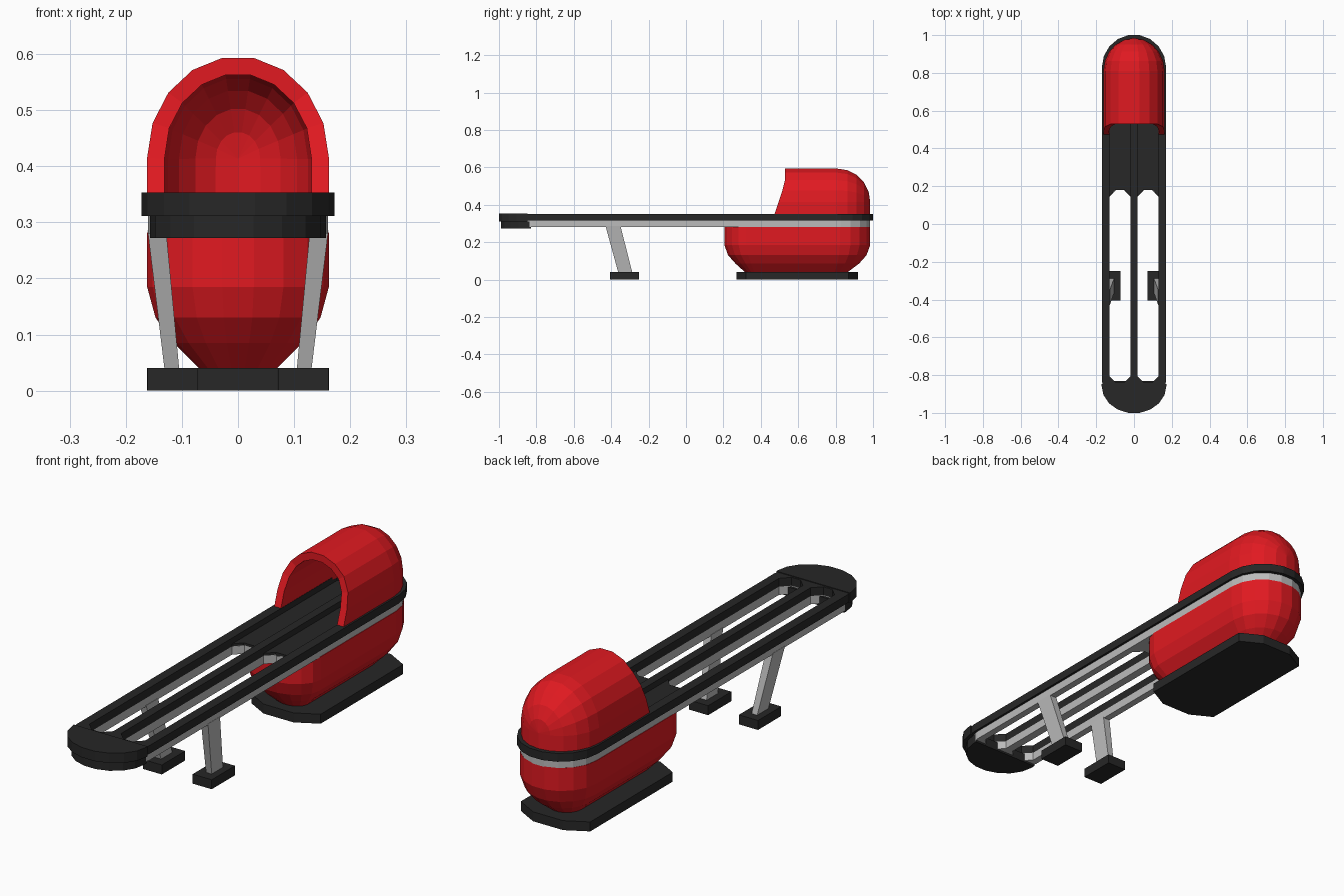
import bpy, bmesh
from math import sin, cos, pi

if "Cube" in bpy.data.objects:
    bpy.data.objects.remove(bpy.data.objects["Cube"])


def material(name, rgb):
    m = bpy.data.materials.new(name)
    m.diffuse_color = (*rgb, 1)
    m.use_nodes = True
    m.node_tree.nodes["Principled BSDF"].inputs["Base Color"].default_value = m.diffuse_color
    return m


RED = material("red", (0.75, 0.01, 0.015))
BLACK = material("black", (0.02, 0.02, 0.02))
GREY = material("grey", (0.5, 0.5, 0.5))


def add(name, bm, mat):
    bmesh.ops.remove_doubles(bm, verts=bm.verts, dist=0.0005)
    bmesh.ops.recalc_face_normals(bm, faces=bm.faces)
    me = bpy.data.meshes.new(name)
    bm.to_mesh(me)
    bm.free()
    ob = bpy.data.objects.new(name, me)
    ob.data.materials.append(mat)
    bpy.context.collection.objects.link(ob)
    return ob


def loft(rings, closed=True, cap=True):
    bm = bmesh.new()
    vs = [[bm.verts.new(p) for p in r] for r in rings]
    n = len(vs[0])
    for a, b in zip(vs, vs[1:]):
        for i in range(n if closed else n - 1):
            j = (i + 1) % n
            bm.faces.new((a[i], a[j], b[j], b[i]))
    if cap:
        bm.faces.new(vs[0])
        bm.faces.new(vs[-1])
    return bm


def stadium(hw, y0, y1, d0, d1, n=9):
    """Plan outline with rounded ends of depth d0 (front) and d1 (back)."""
    back = [(hw * cos(pi * i / n), y1 - d1 + d1 * sin(pi * i / n) / cos(pi / 18)) for i in range(n + 1)]
    front = [(-hw * cos(pi * i / n), y0 + d0 - d0 * sin(pi * i / n) / cos(pi / 18)) for i in range(n + 1)]
    return back + front


def slot(x0, x1, y0, y1, c=0.035):
    return [(x0 + c, y0), (x1 - c, y0), (x1, y0 + c), (x1, y1 - c),
            (x1 - c, y1), (x0 + c, y1), (x0, y1 - c), (x0, y0 + c)]


def plate(name, loops, z0, z1, mat):
    """Flat plate with holes: filled 2D curve turned into a mesh."""
    cu = bpy.data.curves.new(name, 'CURVE')
    cu.dimensions = '2D'
    cu.fill_mode = 'BOTH'
    cu.extrude = (z1 - z0) / 2
    for loop in loops:
        s = cu.splines.new('POLY')
        s.points.add(len(loop) - 1)
        for p, (x, y) in zip(s.points, loop):
            p.co = (x, y, 0, 1)
        s.use_cyclic_u = True
    tmp = bpy.data.objects.new(name + "_curve", cu)
    bpy.context.collection.objects.link(tmp)
    dg = bpy.context.evaluated_depsgraph_get()
    dg.update()
    me = bpy.data.meshes.new_from_object(tmp.evaluated_get(dg))
    bpy.data.objects.remove(tmp)
    bm = bmesh.new()
    bm.from_mesh(me)
    bmesh.ops.translate(bm, verts=bm.verts, vec=(0, 0, (z0 + z1) / 2))
    ob = add(name, bm, mat)
    for p in ob.data.polygons:
        p.use_smooth = False
        p.material_index = 0
    return ob


def slots(y1):
    return [slot(0.018, 0.13, -0.84, y1), slot(-0.13, -0.018, -0.84, y1)]


# long rails: black top layer and grey under-layer
plate("top_rails", [stadium(0.17, -0.99, 1.0, 0.16, 0.17)] + slots(0.88), 0.315, 0.35, BLACK)
plate("under_frame", [stadium(0.16, -0.97, 0.985, 0.15, 0.16)] + slots(0.18), 0.28, 0.315, GREY)

# recessed black floor in front of and under the hood
for s, side in ((1, "right"), (-1, "left")):
    pts = [(s * x, y) for x, y in ((0.05, 0.18), (0.1, 0.18), (0.13, 0.145), (0.135, 0.145),
                                   (0.135, 0.9), (0.013, 0.9), (0.013, 0.145), (0.018, 0.145))]
    plate(side + "_floor", [pts], 0.31, 0.325, BLACK)


# rounded front bumpers
def bumper(name, hw, y0, y1, d, z0, z1):
    arc = [(-hw * cos(pi * i / 9), y0 + d - d * sin(pi * i / 9) / cos(pi / 18)) for i in range(10)]
    plate(name, [arc + [(hw, y1), (-hw, y1)]], z0, z1, BLACK)


bumper("upper_bumper", 0.172, -1.0, -0.848, 0.145, 0.311, 0.353)
bumper("lower_bumper", 0.157, -0.988, -0.83, 0.14, 0.272, 0.311)

# lower red body: stacked plan outlines
levels = [(0.04, 0.07, 0.315, 0.865), (0.085, 0.115, 0.265, 0.925), (0.13, 0.147, 0.225, 0.965),
          (0.185, 0.162, 0.205, 0.985), (0.282, 0.162, 0.205, 0.985)]
rings = [[(x, y, z) for x, y in stadium(w, f, b, w * 0.72, w)] for z, w, f, b in levels]
add("lower_body", loft(rings), RED)

# hood: arch section, slanted front edge, rounded back
arch = [(0.162, -0.075)] + [(0.162 * cos(pi * i / 9), 0.178 * sin(pi * i / 9) / cos(pi / 18))
                            for i in range(10)] + [(-0.162, -0.075)]


def front_y(h):
    return 0.47 + 0.045 * (h + 0.075) / 0.135 if h < 0.06 else min(0.53, 0.515 + (h - 0.06) * 0.25)


rings = [[(x, front_y(h), 0.415 + h) for x, h in arch]]
for k in range(6):
    a = pi / 2 * k / 5
    c = cos(a)
    rings.append([(x * c, 0.81 + 0.175 * sin(a), 0.415 + (h if h < 0 else h * c)) for x, h in arch])
hood = add("hood", loft(rings, closed=False, cap=False), RED)
# make sure the shell normals face outwards
top = max(hood.data.polygons, key=lambda p: p.center.z)
if top.normal.z < 0:
    hood.data.flip_normals()
mod = hood.modifiers.new("shell", 'SOLIDIFY')
mod.thickness = 0.031
mod.offset = -1

# base under the body
base = [(0.07, 0.27), (0.162, 0.32), (0.162, 0.87), (0.07, 0.92)]
base += [(-x, y) for x, y in reversed(base)]
add("body_base", loft([[(x, y, z) for x, y in base] for z in (0, 0.04)]), BLACK)


# slanted front legs with feet
def quad(x0, x1, y0, y1, z):
    return [(x0, y0, z), (x1, y0, z), (x1, y1, z), (x0, y1, z)]


for s, side in ((1, "right"), (-1, "left")):
    add(side + "_leg", loft([quad(s * 0.104, s * 0.13, -0.36, -0.285, 0.03),
                             quad(s * 0.128, s * 0.161, -0.43, -0.35, 0.285)]), GREY)
    add(side + "_foot", loft([quad(s * 0.072, s * 0.161, -0.405, -0.25, z) for z in (0, 0.04)]), BLACK)
